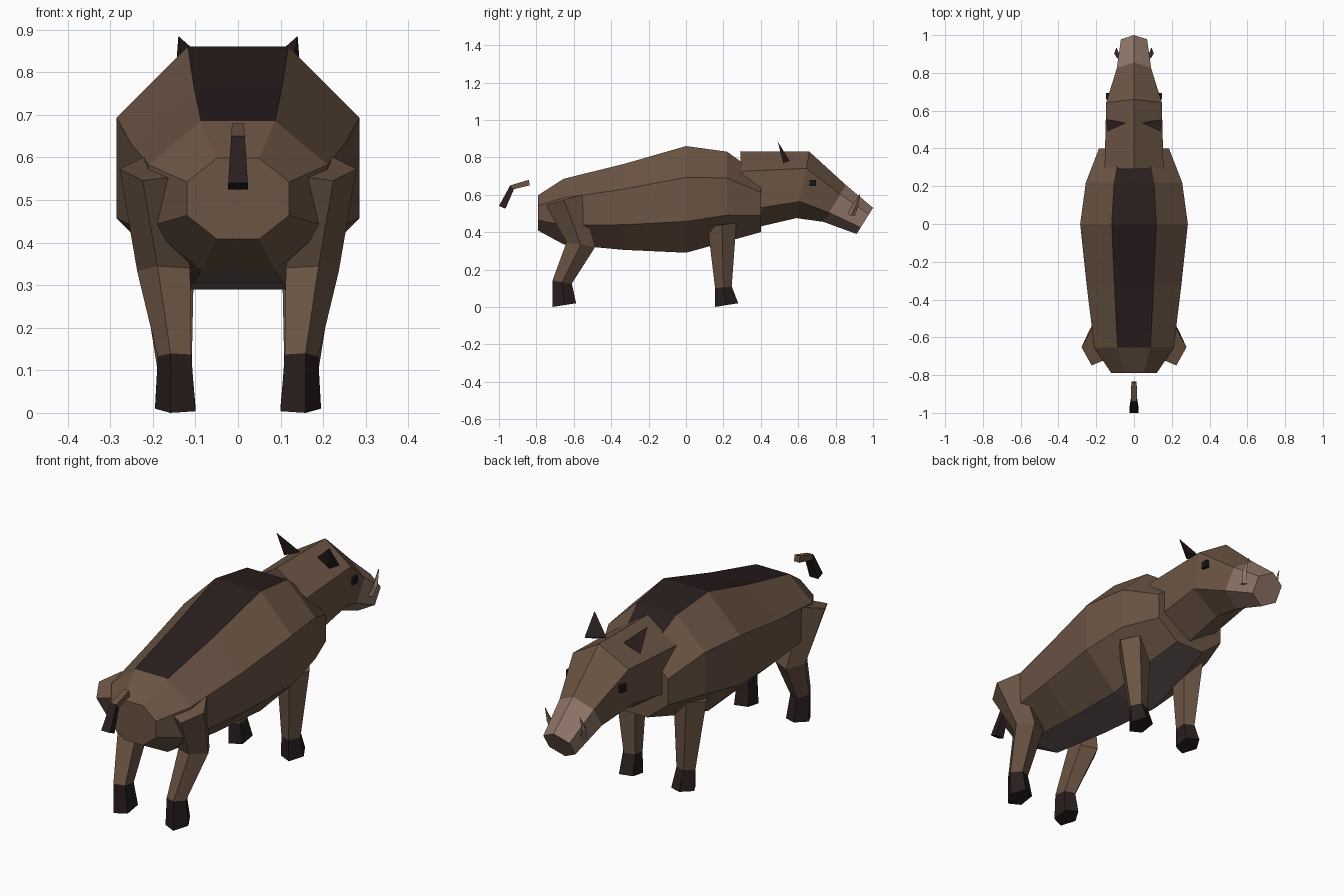
import bpy, bmesh
from math import sin, cos, pi
from mathutils import Vector

old = bpy.data.objects.get("Cube")
if old:
    bpy.data.objects.remove(old)


def material(name, rgb):
    mat = bpy.data.materials.new(name)
    mat.use_nodes = True
    mat.diffuse_color = (*rgb, 1)
    mat.node_tree.nodes["Principled BSDF"].inputs["Base Color"].default_value = (*rgb, 1)
    return mat


HIDE = material("brown hide", (.147, .09, .058))
DARK = material("dark bristle", (.023, .013, .013))
BELLY = material("belly taupe", (.165, .115, .115))
SNOUT = material("snout pink brown", (.28, .18, .14))
EYE = material("eye black", (.01, .008, .008))


def finish(name, bm, mats):
    bmesh.ops.recalc_face_normals(bm, faces=bm.faces)
    mesh = bpy.data.meshes.new(name)
    bm.to_mesh(mesh)
    bm.free()
    for mat in mats:
        mesh.materials.append(mat)
    obj = bpy.data.objects.new(name, mesh)
    bpy.context.collection.objects.link(obj)
    return obj


def loft(name, rings, sides, phase, mats, paint=None, scale=1, side=1, end_mat=0):
    """Skin polygon rings; each ring is (start yz, end yz, half width, centre x)."""
    bm = bmesh.new()
    loops = []
    for start, end, width, x in rings:
        a, b = Vector(start), Vector(end)
        loop = []
        for i in range(sides):
            t = phase + 2 * pi * i / sides
            yz = (a + b) / 2 + (b - a) / 2 * sin(t) * scale
            loop.append(bm.verts.new((side * (x + width * cos(t) * scale), yz.x, yz.y)))
        loops.append(loop)
    for seg, (lo, hi) in enumerate(zip(loops, loops[1:])):
        for i in range(sides):
            j = (i + 1) % sides
            face = bm.faces.new((lo[i], lo[j], hi[j], hi[i]))
            face.material_index = paint(seg, i) if paint else 0
    bm.faces.new(loops[0])
    bm.faces.new(loops[-1]).material_index = end_mat
    return finish(name, bm, mats)


def solid(name, points, mat):
    bm = bmesh.new()
    for p in points:
        bm.verts.new(p)
    bmesh.ops.convex_hull(bm, input=bm.verts)
    return finish(name, bm, [mat])


# Barrel body: y, centre height, half height, half width
barrel = [(-.79, .503, .095, .12), (-.655, .51, .175, .21), (-.33, .535, .23, .25),
          (0, .575, .285, .285), (.22, .59, .24, .255), (.4, .55, .15, .185)]


def body_paint(seg, i):
    # Dark stripe along the back, taupe along the belly
    if seg == 0:
        return 0
    return {1: 1, 5: 2}.get(i, 0)


loft("body", [((y, z - h), (y, z + h), w, 0) for y, z, h, w in barrel],
     8, pi / 8, [HIDE, DARK, BELLY], body_paint, 1 / cos(pi / 8))

# Head with snout
loft("head", [((.31, .41), (.29, .83), .18, 0), ((.59, .475), (.66, .83), .17, 0),
              ((.735, .455), (.855, .652), .105, 0), ((.912, .39), (1, .53), .08, 0)],
     6, pi / 6, [HIDE, SNOUT], lambda seg, i: int(seg == 2), end_mat=1)

# Tail and its tuft
bend = ((-.92, .63), (-.94, .65), .016, 0)
root = 2 ** .5
loft("tail", [((-.835, .65), (-.84, .68), .014, 0), bend], 4, pi / 4, [HIDE], scale=root)
loft("tail_tuft", [bend, ((-.965, .525), (-1, .54), .023, 0)], 4, pi / 4, [DARK], scale=root)

for side, label in ((1, "left"), (-1, "right")):
    # Legs and hooves
    hock = ((-.715, .14), (-.61, .125), .042, .145)
    loft(label + "_hind_leg", [((-.75, .545), (-.555, .60), .075, .2),
                               ((-.64, .345), (-.485, .32), .066, .168), hock],
         5, 0, [HIDE], scale=1.04, side=side)
    loft(label + "_hind_hoof", [hock, ((-.715, 0), (-.587, .02), .05, .142)],
         5, 0, [DARK], scale=1.04, side=side)
    fetlock = ((.155, .1), (.245, .11), .043, .145)
    loft(label + "_front_leg", [((.115, .43), (.27, .45), .075, .165), fetlock],
         5, 0, [HIDE], scale=1.04, side=side)
    loft(label + "_front_hoof", [fetlock, ((.155, 0), (.28, .02), .05, .143)],
         5, 0, [DARK], scale=1.04, side=side)

    # Ears, eyes and tusks
    solid(label + "_ear", [(side * .14, .49, .885), (side * .045, .535, .8),
                           (side * .148, .555, .78), (side * .12, .52, .77)], DARK)
    eye = [(side * (.13 + .018 * i), .677 + .017 * j, .663 + .017 * k)
           for i in (0, 1) for j in (-1, 1) for k in (-1, 1)]
    solid(label + "_eye", eye, EYE)
    loft(label + "_tusk", [((.865, .495), (.905, .485), .016, .078),
                           ((.888, .54), (.918, .535), .012, .093),
                           ((.93, .605), (.932, .605), .002, .092)],
         4, 0, [SNOUT], side=side)
